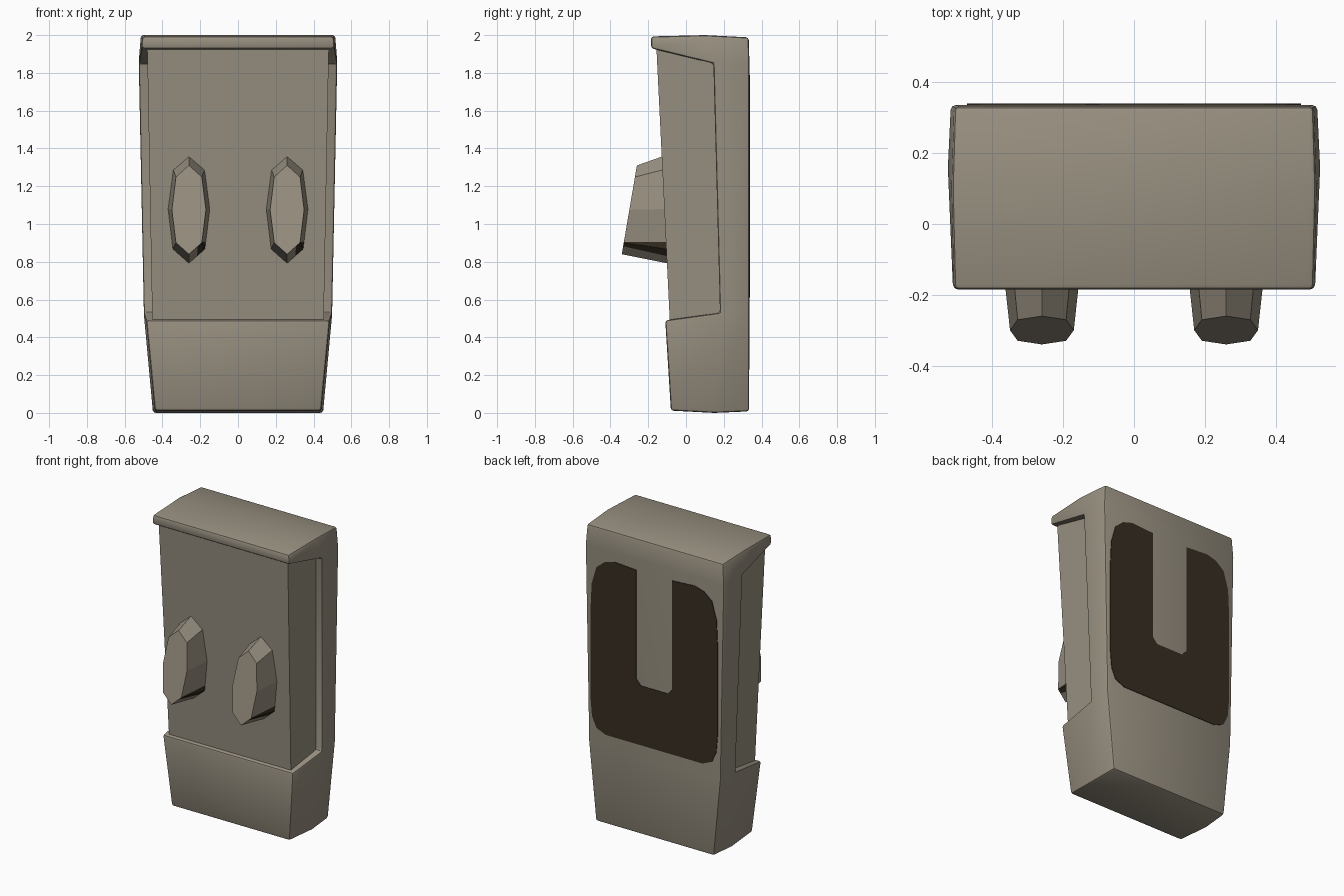
import bpy, bmesh, math
from mathutils import Vector

if "Cube" in bpy.data.objects:
    bpy.data.objects.remove(bpy.data.objects["Cube"])


def material(name, rgb):
    m = bpy.data.materials.new(name)
    m.diffuse_color = (*rgb, 1)
    m.use_nodes = True
    m.node_tree.nodes["Principled BSDF"].inputs["Base Color"].default_value = m.diffuse_color
    return m


GREY = material("warm grey", (0.31, 0.275, 0.215))
DARK = material("dark brown", (0.038, 0.027, 0.016))


def finish(bm, name, mats, smooth=False):
    bmesh.ops.recalc_face_normals(bm, faces=bm.faces)
    me = bpy.data.meshes.new(name)
    bm.to_mesh(me)
    bm.free()
    for m in mats:
        me.materials.append(m)
    ob = bpy.data.objects.new(name, me)
    bpy.context.collection.objects.link(ob)
    if smooth:
        bpy.ops.object.select_all(action='DESELECT')
        ob.select_set(True)
        bpy.context.view_layer.objects.active = ob
        bpy.ops.object.shade_smooth_by_angle(angle=math.radians(35))
    return ob


def bridge(bm, a, b):
    n = len(a)
    for i in range(n):
        j = (i + 1) % n
        bm.faces.new((a[i], a[j], b[j], b[i]))


# Outer shell: C-shaped side profile, (half width, y, z) per point
P = {
    "F0": (0.44, -0.08, 0.012), "M0": (0.45, 0.15, 0.0), "B0": (0.44, 0.334, 0.008),
    "F1": (0.486, -0.11, 0.49), "M1": (0.50, 0.18, 0.53), "B1": (0.492, 0.336, 0.53),
    "F2": (0.512, -0.185, 1.93), "M2": (0.527, 0.145, 1.85), "B2": (0.517, 0.336, 1.85),
    "F3": (0.507, -0.185, 1.993), "M3": (0.514, 0.10, 2.0), "B3": (0.507, 0.332, 1.988),
}
LOOP = "F0 M0 B0 B1 B2 B3 M3 F3 F2 M2 M1 F1".split()
SIDES = ["F0 M0 M1 F1", "M0 B0 B1 M1", "M1 B1 B2 M2", "M2 B2 B3 M3", "F2 M2 M3 F3"]
bm = bmesh.new()
sides = []
for s in (-1, 1):
    v = {k: bm.verts.new((s * x, y, z)) for k, (x, y, z) in P.items()}
    sides.append(v)
    for q in SIDES:
        bm.faces.new([v[k] for k in q.split()])
bridge(bm, [sides[0][k] for k in LOOP], [sides[1][k] for k in LOOP])
bmesh.ops.recalc_face_normals(bm, faces=bm.faces)
sharp = [e for e in bm.edges if e.calc_face_angle(0) > math.radians(40)]
bmesh.ops.bevel(bm, geom=sharp, offset=0.014, segments=2, profile=0.5,
                affect='EDGES', clamp_overlap=True)
finish(bm, "outer_shell", [GREY], smooth=True)

# Inner front panel: tapered box set into the shell
bm = bmesh.new()
rings = []
for w, front, z in ((0.453, -0.084, 0.45), (0.481, -0.157, 1.94)):
    rings.append([bm.verts.new(c) for c in
                  ((-w, front, z), (w, front, z), (w, 0.21, z), (-w, 0.21, z))])
bridge(bm, *rings)
bm.faces.new(rings[0])
bm.faces.new(rings[1])
finish(bm, "front_panel", [GREY])

# Pegs: tapered octagons with a slanted tip and a dark lower patch
OCT = [(0, 1), (0.76, 0.74), (1, 0), (0.76, -0.74), (0, -1), (-0.76, -0.74), (-1, 0), (-0.76, 0.74)]
low_n = Vector((0, 0.225, 1))
low_p = Vector((0, -0.1, 0.83))
for cx, side in ((-0.26, "left"), (0.26, "right")):
    bm = bmesh.new()
    base = [bm.verts.new((cx + 0.113 * x, -0.09, 1.08 + 0.29 * z)) for x, z in OCT]
    tip = [bm.verts.new((cx + 0.09 * x, -0.30 + 0.04 * z, 1.075 + 0.235 * z)) for x, z in OCT]
    bridge(bm, base, tip)
    bm.faces.new(base)
    bm.faces.new(tip)
    bmesh.ops.recalc_face_normals(bm, faces=bm.faces)
    for co, no in ((low_p, low_n), (Vector((0, 0, 0.905)), Vector((0, 0, 1)))):
        bmesh.ops.bisect_plane(bm, geom=bm.verts[:] + bm.edges[:] + bm.faces[:],
                               plane_co=co, plane_no=no)
    for f in bm.faces:
        c = f.calc_center_median()
        if (c.x > cx + 0.01 and c.z < 0.905 and (c - low_p).dot(low_n) > 0
                and abs(f.normal.y) < 0.8):
            f.material_index = 1
    finish(bm, side + "_peg", [GREY, DARK])

# Dark U-shaped pad on the back, mirrored half outline
HALF = [(0.10, 1.01), (0.135, 1.05), (0.135, 1.78), (0.30, 1.79), (0.37, 1.77), (0.43, 1.72),
        (0.465, 1.60), (0.472, 1.45), (0.472, 0.82), (0.462, 0.71), (0.43, 0.64), (0.36, 0.61)]
outline = HALF + [(-x, z) for x, z in reversed(HALF)]
bm = bmesh.new()
inner = [bm.verts.new((x, 0.333, z)) for x, z in outline]
outer = [bm.verts.new((x, 0.340, z)) for x, z in outline]
bridge(bm, inner, outer)
bm.faces.new(inner)
bm.faces.new(outer)
finish(bm, "back_pad", [DARK])
